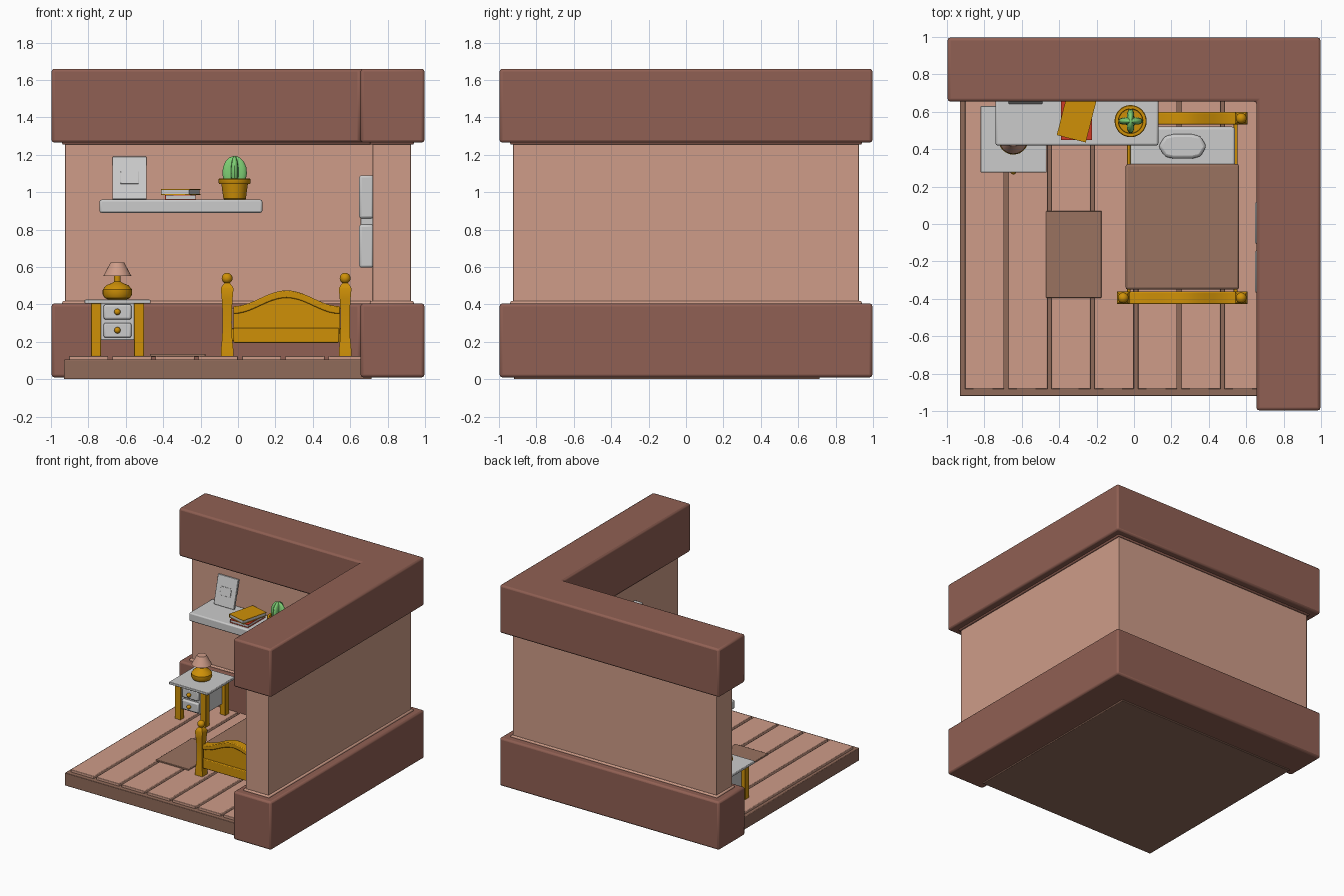
import bpy, bmesh, math
from mathutils import Vector, Matrix

if "Cube" in bpy.data.objects:
    bpy.data.objects.remove(bpy.data.objects["Cube"])


def mat(name, r, g, b):
    m = bpy.data.materials.new(name)
    m.diffuse_color = [(c / 255) ** 2.2 for c in (r, g, b)] + [1]
    m.use_nodes = True
    m.node_tree.nodes["Principled BSDF"].inputs["Base Color"].default_value = m.diffuse_color
    return m


WALL = mat("rosy_wall", 205, 155, 135)
TRIM = mat("brown_trim", 143, 96, 84)
SLAB = mat("slab_brown", 143, 106, 90)
CLOTH = mat("cloth_brown", 152, 114, 96)
GOLD = mat("golden_wood", 205, 143, 16)
RED = mat("red_cover", 205, 60, 40)
GREEN = mat("green", 125, 205, 115)


def finish(name, bm, m=None, bevel=0, seg=2, smooth=True):
    bmesh.ops.recalc_face_normals(bm, faces=bm.faces[:])
    me = bpy.data.meshes.new(name)
    bm.to_mesh(me)
    bm.free()
    ob = bpy.data.objects.new(name, me)
    bpy.context.collection.objects.link(ob)
    if m:
        me.materials.append(m)
    if bevel:
        b = ob.modifiers.new("bevel", 'BEVEL')
        b.width, b.segments = bevel, seg
        b.limit_method = 'ANGLE'
    if smooth:
        bpy.ops.object.select_all(action='DESELECT')
        ob.select_set(True)
        bpy.context.view_layer.objects.active = ob
        bpy.ops.object.shade_smooth_by_angle(angle=math.radians(35))
    return ob


def box(name, x, y, z, m=None, bevel=0.004):
    bm = bmesh.new()
    bmesh.ops.create_cube(bm, size=1)
    for v in bm.verts:
        v.co = Vector([(a[0] + a[1]) / 2 + c * (a[1] - a[0]) for a, c in zip((x, y, z), v.co)])
    return finish(name, bm, m, bevel)


def prism(name, pts, lo, hi, m=None, bevel=0.004, upright=False):
    """Extrude an outline along z, or along y when upright."""
    bm = bmesh.new()
    place = (lambda p: (p[0], lo, p[1])) if upright else (lambda p: (p[0], p[1], lo))
    f = bm.faces.new([bm.verts.new(place(p)) for p in pts])
    r = bmesh.ops.extrude_face_region(bm, geom=[f])
    d = Vector((0, hi - lo, 0) if upright else (0, 0, hi - lo))
    bmesh.ops.translate(bm, vec=d, verts=[v for v in r["geom"] if isinstance(v, bmesh.types.BMVert)])
    return finish(name, bm, m, bevel)


def lathe(name, prof, x, y, m=None, n=24, lobes=0, turn=0.0):
    """Spin an (r, z) profile; lobes adds ribs."""
    bm = bmesh.new()
    rings = []
    for r, z in prof:
        ring = []
        for i in range(n):
            a = 2 * math.pi * i / n + turn
            k = 0.72 + 0.28 * math.cos(lobes * a) if lobes else 1
            ring.append(bm.verts.new((x + r * k * math.cos(a), y + r * k * math.sin(a), z)))
        rings.append(ring)
    for a, b in zip(rings, rings[1:]):
        for i in range(n):
            j = (i + 1) % n
            bm.faces.new((a[i], a[j], b[j], b[i]))
    bm.faces.new(rings[0])
    bm.faces.new(rings[-1])
    return finish(name, bm, m)


def ball(name, x, y, z, r, m):
    bm = bmesh.new()
    bmesh.ops.create_uvsphere(bm, u_segments=16, v_segments=10, radius=r,
                              matrix=Matrix.Translation((x, y, z)))
    return finish(name, bm, m)


def corner(name, out, inn, z0, z1, m, bevel):
    """L-shaped wall layer along the back and right sides."""
    pts = [(-out, inn), (inn, inn), (inn, -out), (out, -out), (out, out), (-out, out)]
    return prism(name, pts, z0, z1, m, bevel)


# Walls
corner("lower_wall_band", 0.997, 0.655, 0.01, 0.405, TRIM, 0.015)
corner("wall_panel", 0.925, 0.72, 0.38, 1.29, WALL, 0.003)
corner("lower_wall_lip", 0.94, 0.705, 0.395, 0.418, WALL, 0.008)
corner("upper_wall_lip", 0.94, 0.705, 1.254, 1.28, TRIM, 0.008)
corner("upper_wall_band", 0.997, 0.655, 1.265, 1.66, TRIM, 0.015)

# Floor with separate planks
box("floor_slab", (-0.93, 0.715), (-0.92, 0.715), (0, 0.105), SLAB)
edges = [-0.915, -0.683, -0.452, -0.222, 0.01, 0.242, 0.473, 0.705]
for i, (a, b) in enumerate(zip(edges, edges[1:])):
    box(f"floor_plank_{i}", (a + 0.011, b - 0.011), (-0.883, 0.70), (0.10, 0.125), WALL)
box("rug", (-0.47, -0.173), (-0.395, 0.07), (0.12, 0.136), CLOTH)

# Nightstand
box("nightstand_top", (-0.82, -0.468), (0.275, 0.63), (0.405, 0.425))
box("nightstand_body", (-0.75, -0.535), (0.315, 0.59), (0.21, 0.41))
for x in (-0.785, -0.555):
    for y in (0.3, 0.555):
        box("nightstand_leg", (x, x + 0.052), (y, y + 0.05), (0.122, 0.41), GOLD)
for z in (0.262, 0.36):
    box("nightstand_drawer", (-0.718, -0.57), (0.293, 0.33), (z - 0.04, z + 0.04), None, 0.01)
    ball("drawer_knob", -0.645, 0.282, z, 0.017, GOLD)

# Lamp
lathe("lamp_base", [(0.045, 0.424), (0.068, 0.435), (0.079, 0.455), (0.078, 0.48), (0.06, 0.502),
                    (0.03, 0.514), (0.018, 0.522), (0.018, 0.58)], -0.645, 0.45, GOLD)
lathe("lamp_shade", [(0.036, 0.625), (0.075, 0.552), (0.07, 0.552), (0.031, 0.62)], -0.645, 0.45, WALL)

# Bed frame: shaped posts and arched boards at both ends
def arch(t):
    return 0.39 + 0.0425 * (1 + math.cos(2 * math.pi * (t - 0.5)))

ts = [i / 20 for i in range(21)]
top = [(-0.025 + 0.57 * t, arch(t)) for t in ts]
low = [(x, z - 0.04) for x, z in reversed(top)]
post = [(0.034, 0.122), (0.033, 0.16), (0.027, 0.22), (0.0245, 0.30), (0.025, 0.36),
        (0.029, 0.43), (0.034, 0.485), (0.026, 0.50), (0.014, 0.515)]
for end, y in (("foot", -0.395), ("head", 0.565)):
    for x in (-0.058, 0.573):
        lathe(end + "board_post", [(r * math.sqrt(2), z) for r, z in post], x, y, GOLD, 4,
              0, math.pi / 4)
        ball(end + "board_post_ball", x, y, 0.54, 0.029, GOLD)
    prism(end + "board_panel", [(-0.025, 0.20)] + [(x, z - 0.01) for x, z in top] + [(0.545, 0.20)],
          y - 0.018, y + 0.018, GOLD, 0, True)
    prism(end + "board_arched_rail", top + low, y - 0.033, y + 0.033, GOLD, 0.006, True)
    box(end + "board_lower_rail", (-0.025, 0.54), (y - 0.03, y + 0.03), (0.195, 0.275), GOLD, 0.006)

# Bed: rails, mattress, blanket, pillow
for x in (-0.038, 0.533):
    box("bed_side_rail", (x, x + 0.02), (-0.38, 0.55), (0.205, 0.27), GOLD)
box("mattress", (-0.02, 0.54), (-0.345, 0.52), (0.235, 0.365), None, 0.015)
box("blanket", (-0.045, 0.562), (-0.35, 0.32), (0.25, 0.382), CLOTH, 0.012)
prism("pillow", [(0.13, 0.415), (0.165, 0.36), (0.21, 0.35), (0.31, 0.35), (0.355, 0.36),
                 (0.388, 0.415), (0.355, 0.47), (0.31, 0.48), (0.21, 0.48), (0.165, 0.47)],
      0.36, 0.41, None, 0.016)

# Wall shelf
box("wall_shelf", (-0.74, 0.13), (0.42, 0.725), (0.89, 0.96), None, 0.01)

# Leaning picture frame
tilt = Matrix.Translation((-0.58, 0.68, 1.075)) @ Matrix.Rotation(-0.25, 4, 'X')
for ob in (box("picture_frame", (-0.092, 0.092), (-0.01, 0.01), (-0.117, 0.117)),
           box("picture_panel", (-0.048, 0.048), (-0.014, 0), (-0.034, 0.034), None, 0.002)):
    ob.matrix_world = tilt

# Two stacked books, each with covers, pages and spine
def book(name, m, w, d, h, loc, ang):
    c = 0.004
    for part, x, y, z, mm in (
            ("bottom_cover", (-w, w), (-d, d), (0, c), m),
            ("top_cover", (-w, w), (-d, d), (h - c, h), m),
            ("pages", (-w + c, w - c), (-d + c, d - c), (c, h - c), None),
            ("spine", (-w, -w + c), (-d, d), (0, h), m)):
        ob = box(f"{name}_{part}", x, y, z, mm, 0)
        ob.location = loc
        ob.rotation_euler.z = ang

book("lower_book", RED, 0.083, 0.115, 0.026, (-0.307, 0.565, 0.96), 0)
book("upper_book", GOLD, 0.08, 0.115, 0.03, (-0.307, 0.567, 0.986), -0.25)

# Cactus in a pot
lathe("cactus_pot", [(0.054, 0.96), (0.06, 0.965), (0.071, 1.045), (0.083, 1.045), (0.086, 1.05),
                     (0.086, 1.068), (0.082, 1.073), (0.066, 1.073), (0.064, 1.05)], -0.018, 0.55, GOLD, 32)
lathe("cactus", [(0.05, 1.04), (0.06, 1.07), (0.066, 1.10), (0.062, 1.135), (0.049, 1.165),
                 (0.03, 1.184), (0.012, 1.192), (0.002, 1.193)], -0.018, 0.55, GREEN, 48, 4)

# Four-pane window on the inside of the right wall
for y in (-0.37, -0.11):
    for z in (0.597, 0.86):
        box("window_pane_frame", (0.648, 0.725), (y, y + 0.23), (z, z + 0.23), None, 0.012)
box("window_backing", (0.656, 0.725), (-0.355, 0.105), (0.61, 1.075))
